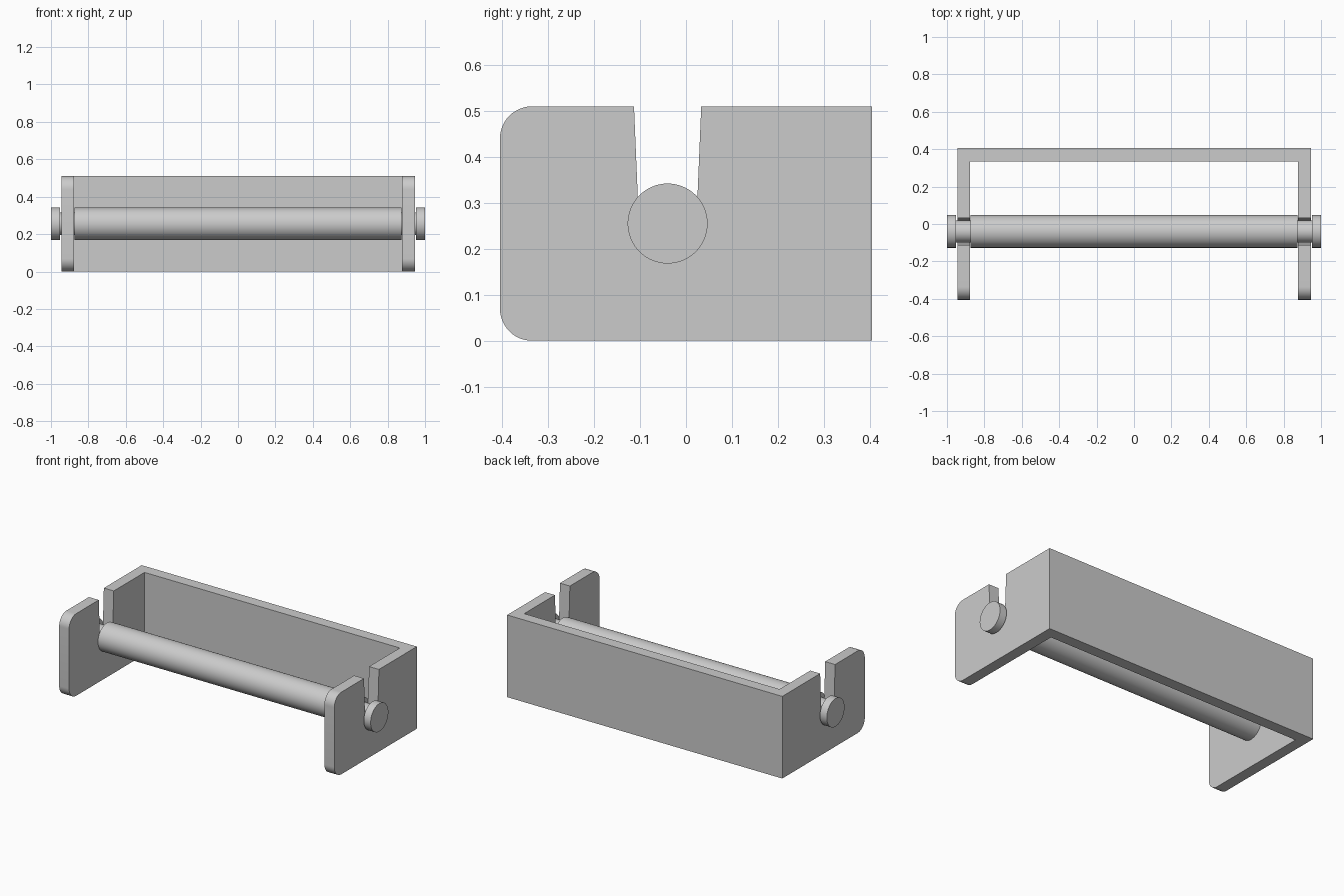
import bpy, bmesh, math
from mathutils import Vector

if "Cube" in bpy.data.objects:
    bpy.data.objects.remove(bpy.data.objects["Cube"])

grey = bpy.data.materials.new("light grey")
grey.diffuse_color = (0.6, 0.6, 0.6, 1)
grey.use_nodes = True
grey.node_tree.nodes["Principled BSDF"].inputs["Base Color"].default_value = grey.diffuse_color

AY, AZ = -0.04, 0.255      # roller axis
XI, XO = 0.877, 0.945      # inner and outer faces of the side plates
H, D, T = 0.51, 0.405, 0.07


def finish(name, bm):
    bmesh.ops.recalc_face_normals(bm, faces=bm.faces)
    me = bpy.data.meshes.new(name)
    bm.to_mesh(me)
    bm.free()
    ob = bpy.data.objects.new(name, me)
    bpy.context.collection.objects.link(ob)
    me.materials.append(grey)
    return ob


def prism(points, direction):
    bm = bmesh.new()
    face = bm.faces.new([bm.verts.new(p) for p in points])
    ext = bmesh.ops.extrude_face_region(bm, geom=[face])["geom"]
    verts = [g for g in ext if isinstance(g, bmesh.types.BMVert)]
    bmesh.ops.translate(bm, verts=verts, vec=Vector(direction))
    return bm


def activate(ob):
    bpy.ops.object.select_all(action='DESELECT')
    ob.select_set(True)
    bpy.context.view_layer.objects.active = ob


# U-shaped bracket with rounded front corners
outline = [(-XO, -D), (-XI, -D), (-XI, D - T), (XI, D - T),
           (XI, -D), (XO, -D), (XO, D), (-XO, D)]
bm = prism([(x, y, 0) for x, y in outline], (0, 0, H))
corners = [e for e in bm.edges
           if all(v.co.y < -D + 0.001 for v in e.verts)
           and abs(e.verts[0].co.z - e.verts[1].co.z) < 0.001]
bmesh.ops.bevel(bm, geom=corners, offset=0.07, segments=12, profile=0.5, affect='EDGES')
bracket = finish("bracket", bm)

# Tapered round-bottomed slot cut through both side plates
R = 0.0625
slot = [(AY + R * math.cos(a), AZ + R * math.sin(a))
        for a in (math.pi + math.pi * i / 24 for i in range(25))]
slot += [(AY + 0.074, H + 0.02), (AY - 0.074, H + 0.02)]
cutter = finish("slot_cutter", prism([(-1.1, y, z) for y, z in slot], (2.2, 0, 0)))
cutter.hide_render = True
activate(bracket)
mod = bracket.modifiers.new("slots", 'BOOLEAN')
mod.operation = 'DIFFERENCE'
mod.solver = 'EXACT'
mod.object = cutter
bpy.ops.object.modifier_apply(modifier=mod.name)
bpy.data.objects.remove(cutter)
bpy.ops.object.shade_smooth_by_angle(angle=math.radians(30))

# Roller with narrow necks in the slots and end caps outside
profile = [(-1, 0.087), (-0.953, 0.087), (-0.953, 0.06), (-0.873, 0.06), (-0.873, 0.087)]
profile += [(-x, r) for x, r in reversed(profile)]
N = 64
bm = bmesh.new()
rings = [[bm.verts.new((x, AY + r * math.cos(2 * math.pi * i / N),
                        AZ + r * math.sin(2 * math.pi * i / N))) for i in range(N)]
         for x, r in profile]
for a, b in zip(rings, rings[1:]):
    for i in range(N):
        j = (i + 1) % N
        bm.faces.new((a[i], a[j], b[j], b[i]))
bm.faces.new(rings[0])
bm.faces.new(rings[-1])
roller = finish("roller", bm)
activate(roller)
bpy.ops.object.shade_smooth_by_angle(angle=math.radians(30))
